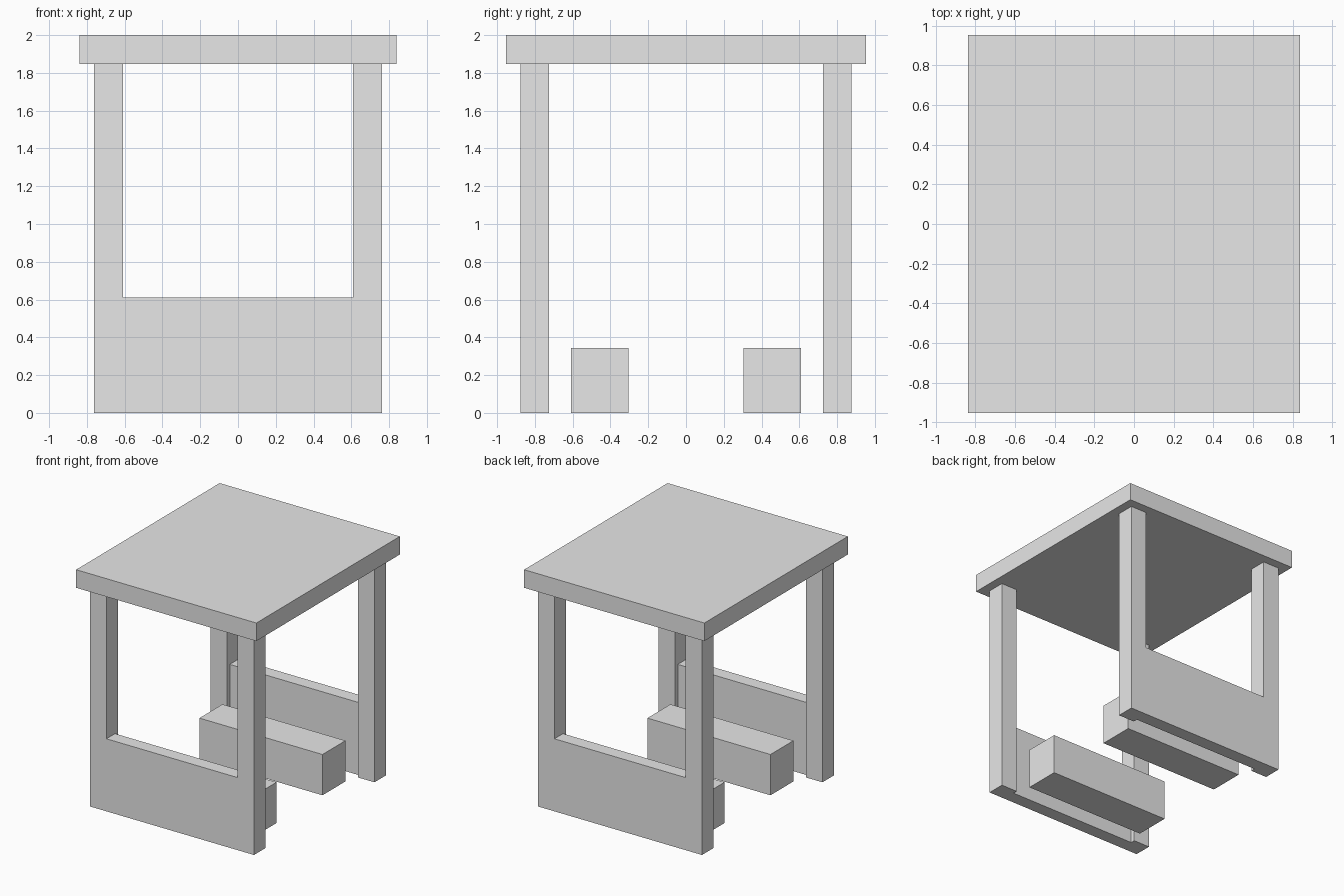
import bpy

if "Cube" in bpy.data.objects:
    bpy.data.objects.remove(bpy.data.objects["Cube"])

mat = bpy.data.materials.new("light grey")
mat.diffuse_color = (0.8, 0.8, 0.8, 1)
mat.use_nodes = True
mat.node_tree.nodes["Principled BSDF"].inputs["Base Color"].default_value = mat.diffuse_color


def box(name, x, y, z):
    """Box from (min, max) ranges on each axis."""
    size = [r[1] - r[0] for r in (x, y, z)]
    centre = [(r[0] + r[1]) / 2 for r in (x, y, z)]
    bpy.ops.mesh.primitive_cube_add(size=1, location=centre)
    obj = bpy.context.object
    obj.name = name
    obj.scale = size
    bpy.ops.object.transform_apply(location=False, rotation=False, scale=True)
    obj.data.materials.append(mat)
    return obj


def mirrored(sign, a, b):
    return tuple(sorted((sign * a, sign * b)))


# Flat table top
box("table_top", (-0.838, 0.838), (-0.953, 0.953), (1.848, 2.0))

for sy, end in ((-1, "front"), (1, "back")):
    # Corner legs
    for sx, side in ((-1, "left"), (1, "right")):
        box(f"{end}_{side}_leg", mirrored(sx, 0.61, 0.762),
            mirrored(sy, 0.724, 0.876), (0, 1.848))
    # Low panel flush with the outer faces of the legs
    box(f"{end}_panel", (-0.61, 0.61), mirrored(sy, 0.762, 0.876), (0, 0.61))
    # Block seat under the table
    box(f"{end}_bench", (-0.572, 0.572), mirrored(sy, 0.305, 0.61), (0, 0.343))
